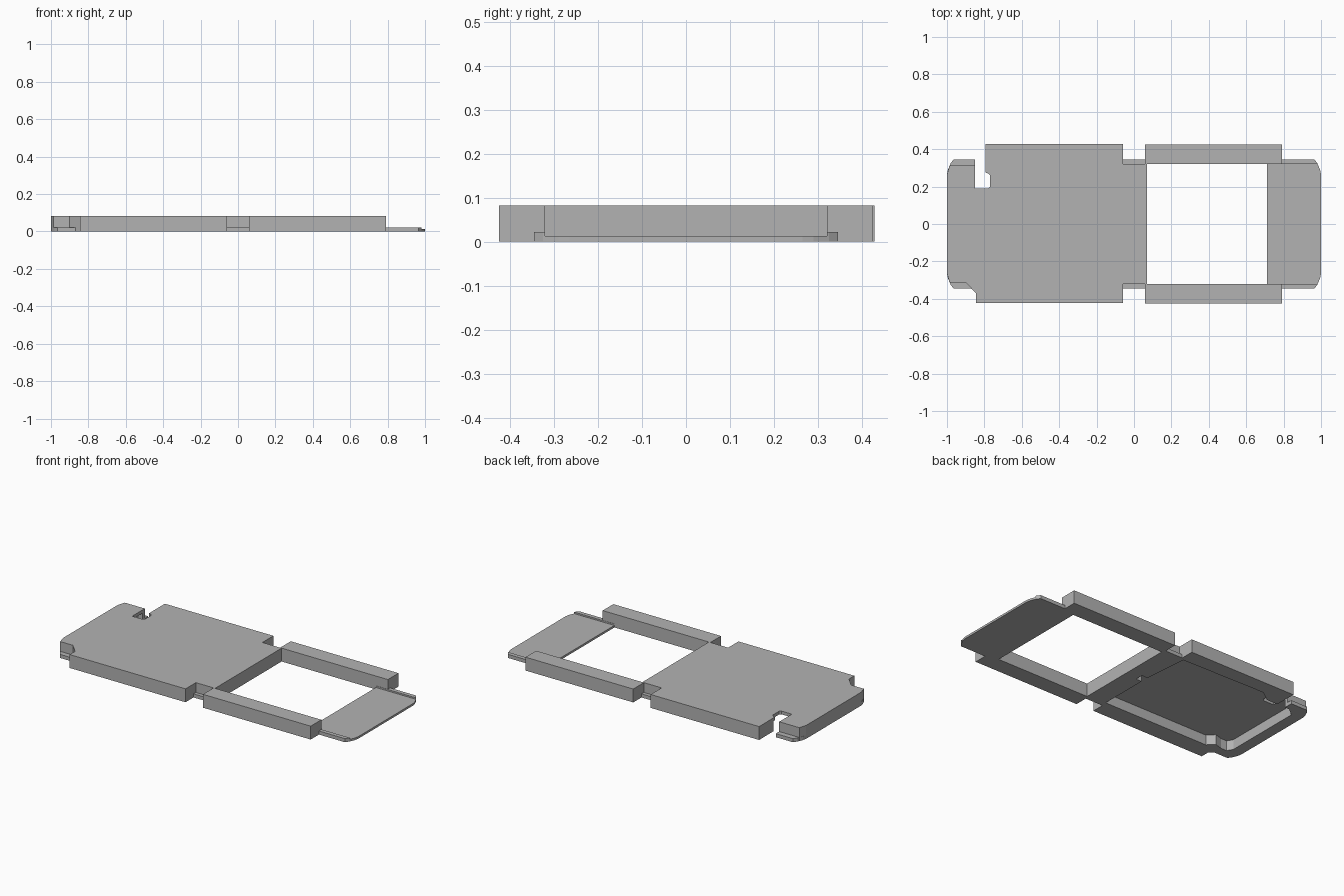
import bpy
import bmesh

cube = bpy.data.objects.get("Cube")
if cube:
    bpy.data.objects.remove(cube, do_unlink=True)

grey = bpy.data.materials.new("plain grey")
grey.use_nodes = True
COLOUR = (0.45, 0.45, 0.45, 1)
grey.diffuse_color = COLOUR
grey.node_tree.nodes["Principled BSDF"].inputs["Base Color"].default_value = COLOUR


def prism(name, outline, low, high):
    """Extrude a flat outline from one height to another."""
    bm = bmesh.new()
    face = bm.faces.new([bm.verts.new((x, y, low)) for x, y in outline])
    top = bmesh.ops.extrude_face_region(bm, geom=[face])
    for v in top["geom"]:
        if isinstance(v, bmesh.types.BMVert):
            v.co.z = high
    bmesh.ops.recalc_face_normals(bm, faces=bm.faces)
    mesh = bpy.data.meshes.new(name)
    bm.to_mesh(mesh)
    bm.free()
    mesh.materials.append(grey)
    ob = bpy.data.objects.new(name, mesh)
    bpy.context.collection.objects.link(ob)
    return ob


def rect(x0, x1, y0, y1):
    return [(x0, y0), (x1, y0), (x1, y1), (x0, y1)]


def combine(target, tool, operation):
    """Apply a boolean and discard the tool."""
    mod = target.modifiers.new("boolean", "BOOLEAN")
    mod.operation = operation
    mod.solver = "EXACT"
    mod.object = tool
    bpy.context.view_layer.objects.active = target
    bpy.ops.object.modifier_apply(modifier=mod.name)
    bpy.data.objects.remove(tool, do_unlink=True)


H, LEDGE, THIN = 0.082, 0.022, 0.013

# Low base with rounded ends
quarter = [(0.965, 0.345), (0.98, 0.325), (0.995, 0.29), (1, 0.265)]
right = quarter + [(x, -y) for x, y in reversed(quarter)]
body = prism("tray_body", right + [(-x, -y) for x, y in right], 0, LEDGE)

# Thin end plate between raised edges
combine(body, prism("plate_step", rect(0.5, 1.1, -0.32, 0.32), THIN, 0.2), "DIFFERENCE")

# Tall slab with clipped front corner
slab = [(0.07, -0.322), (0.07, 0.322), (-0.06, 0.322), (-0.06, 0.428),
        (-0.82, 0.428), (-0.82, 0.312), (-0.986, 0.312), (-1, 0.265),
        (-1, -0.265), (-0.986, -0.312), (-0.9, -0.312),
        (-0.845, -0.37), (-0.845, -0.422), (-0.06, -0.422), (-0.06, -0.322)]
combine(body, prism("slab", slab, 0, H), "UNION")

# Side rails
for side in (-1, 1):
    ys = sorted((side * 0.322, side * 0.425))
    combine(body, prism("rail", rect(0.06, 0.79, *ys), 0, H), "UNION")

# Window opening
combine(body, prism("window", rect(0.07, 0.71, -0.322, 0.322), -0.1, 0.2), "DIFFERENCE")

# Hooked slot in the back edge
slot = [(-0.85, 0.5), (-0.85, 0.19), (-0.78, 0.19), (-0.77, 0.2),
        (-0.77, 0.26), (-0.78, 0.27), (-0.795, 0.275), (-0.795, 0.5)]
combine(body, prism("slot", slot, -0.1, 0.2), "DIFFERENCE")

# Pocket in the underside
pocket = [(-0.055, -0.31), (-0.055, 0), (-0.015, 0), (-0.015, 0.05),
          (-0.055, 0.05), (-0.08, 0.33), (-0.65, 0.34), (-0.72, 0.29),
          (-0.88, 0.29), (-0.93, 0.25), (-0.93, -0.25), (-0.91, -0.285),
          (-0.87, -0.285), (-0.82, -0.27), (-0.78, -0.31)]
combine(body, prism("pocket", pocket, -0.1, 0.062), "DIFFERENCE")
